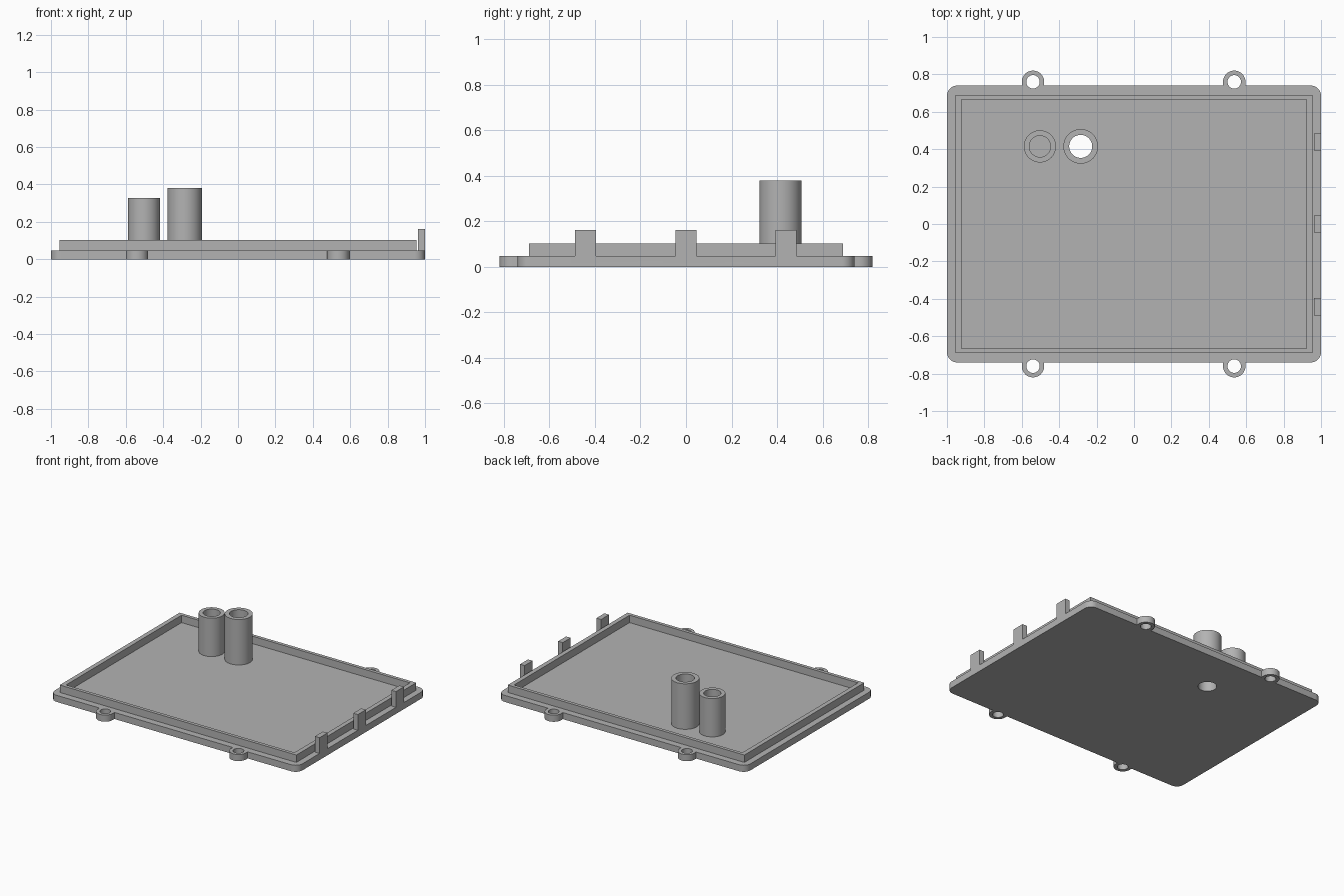
import bpy
import bmesh
from math import sin, cos, pi, radians

cube = bpy.data.objects.get("Cube")
if cube:
    bpy.data.objects.remove(cube, do_unlink=True)

grey = bpy.data.materials.new("grey_plastic")
grey.use_nodes = True
COLOUR = (0.45, 0.45, 0.45, 1)
grey.diffuse_color = COLOUR
grey.node_tree.nodes["Principled BSDF"].inputs["Base Color"].default_value = COLOUR

FLOOR = 0.048      # plate thickness
RIM_TOP = 0.102


def arc(cx, cy, r, start, end, n):
    return [(cx + r * cos(start + (end - start) * i / n),
             cy + r * sin(start + (end - start) * i / n)) for i in range(n + 1)]


def circle(cx, cy, r, n=64):
    return arc(cx, cy, r, 0, 2 * pi, n)[:-1]


def rectangle(x0, x1, y0, y1):
    return [(x0, y0), (x1, y0), (x1, y1), (x0, y1)]


def rounded_rectangle(hx, hy, r):
    points = []
    for k, (sx, sy) in enumerate([(1, 1), (-1, 1), (-1, -1), (1, -1)]):
        points += arc(sx * (hx - r), sy * (hy - r), r, k * pi / 2, (k + 1) * pi / 2, 10)
    return points


def finish(name, bm):
    bmesh.ops.recalc_face_normals(bm, faces=bm.faces)
    mesh = bpy.data.meshes.new(name)
    bm.to_mesh(mesh)
    bm.free()
    mesh.materials.append(grey)
    obj = bpy.data.objects.new(name, mesh)
    bpy.context.collection.objects.link(obj)
    return obj


def prism(name, outline, z0, z1):
    bm = bmesh.new()
    for z in (z0, z1):
        bm.faces.new([bm.verts.new((x, y, z)) for x, y in outline])
    bottom, top = [list(f.verts) for f in bm.faces]
    n = len(outline)
    for i in range(n):
        j = (i + 1) % n
        bm.faces.new((bottom[i], bottom[j], top[j], top[i]))
    return finish(name, bm)


def sleeve(name, outer, inner, z0, z1):
    """Hollow prism between two outlines with equal point counts."""
    bm = bmesh.new()
    loops = [[bm.verts.new((x, y, z)) for x, y in line]
             for line, z in ((outer, z0), (outer, z1), (inner, z1), (inner, z0))]
    n = len(outer)
    for k in range(4):
        a, b = loops[k], loops[(k + 1) % 4]
        for i in range(n):
            j = (i + 1) % n
            bm.faces.new((a[i], a[j], b[j], b[i]))
    return finish(name, bm)


def activate(obj):
    bpy.ops.object.select_all(action='DESELECT')
    obj.select_set(True)
    bpy.context.view_layer.objects.active = obj


def combine(target, tool, operation):
    activate(target)
    mod = target.modifiers.new(operation.lower(), 'BOOLEAN')
    mod.operation = operation
    mod.solver = 'EXACT'
    mod.object = tool
    bpy.ops.object.modifier_apply(modifier=mod.name)
    bpy.data.objects.remove(tool, do_unlink=True)


# Base plate with rounded corners
plate = prism("base_plate", rounded_rectangle(1, 0.74, 0.055), 0, FLOOR)

# Screw lugs along the front and back edges
LUGS = [(x, s) for x in (-0.54, 0.536) for s in (-1, 1)]
for x, s in LUGS:
    tab = arc(x, 0.76, 0.06, 0, pi, 32) + [(x - 0.06, 0.7), (x + 0.06, 0.7)]
    combine(plate, prism("lug", [(px, s * py) for px, py in tab], 0, FLOOR), 'UNION')
for x, s in LUGS:
    combine(plate, prism("lug_hole", circle(x, s * 0.76, 0.036, 48), -0.1, 0.2), 'DIFFERENCE')

# Upright clips flush with the left edge
for y in (-0.442, 0, 0.439):
    clip = prism("clip", rectangle(0.963, 1, y - 0.046, y + 0.046), 0.02, 0.163)
    combine(plate, clip, 'UNION')

# Opening under the tall post
POST_Y = 0.415
combine(plate, prism("post_hole", circle(-0.285, POST_Y, 0.0615), -0.1, 0.2), 'DIFFERENCE')

# Raised rim around the floor
rim = sleeve("rim", rectangle(-0.955, 0.955, -0.691, 0.691),
             rectangle(-0.922, 0.922, -0.666, 0.666), FLOOR, RIM_TOP)

# Hollow posts: the short one is closed by the floor, the tall one goes through
short_post = sleeve("short_post", circle(-0.503, POST_Y, 0.086),
                    circle(-0.503, POST_Y, 0.057), FLOOR, 0.328)
tall_post = sleeve("tall_post", circle(-0.285, POST_Y, 0.0925),
                   circle(-0.285, POST_Y, 0.0615), FLOOR, 0.38)

for obj in (plate, rim, short_post, tall_post):
    activate(obj)
    bpy.ops.object.shade_smooth_by_angle(angle=radians(30))
